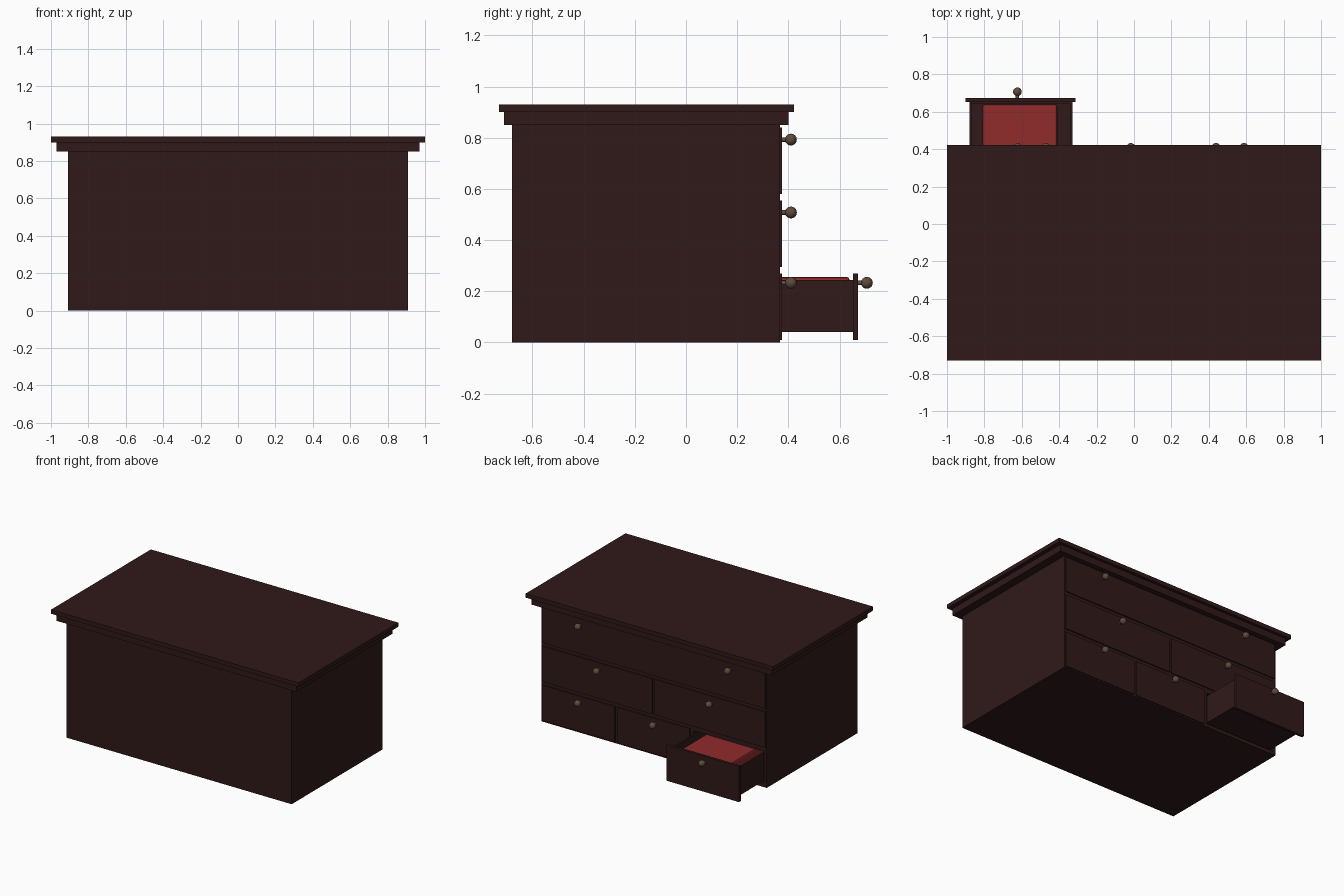
import bpy
import math

if "Cube" in bpy.data.objects:
    bpy.data.objects.remove(bpy.data.objects["Cube"])


def material(name, rgb):
    m = bpy.data.materials.new(name)
    m.diffuse_color = (*rgb, 1)
    m.use_nodes = True
    m.node_tree.nodes["Principled BSDF"].inputs["Base Color"].default_value = m.diffuse_color
    return m


WOOD = material("dark_wood", (0.030, 0.010, 0.010))
RED = material("red_cloth", (0.28, 0.024, 0.024))
BRASS = material("aged_brass", (0.115, 0.072, 0.045))


def box(name, x, y, z, mat=WOOD, bevel=0):
    bpy.ops.mesh.primitive_cube_add(
        size=1, location=[(a + b) / 2 for a, b in (x, y, z)])
    ob = bpy.context.object
    ob.name = name
    ob.scale = [b - a for a, b in (x, y, z)]
    bpy.ops.object.transform_apply(location=False, rotation=False, scale=True)
    ob.data.materials.append(mat)
    if bevel:
        mod = ob.modifiers.new("soft_edge", 'BEVEL')
        mod.width, mod.segments = bevel, 2
    return ob


def cut(ob, cutter):
    mod = ob.modifiers.new("cut", 'BOOLEAN')
    mod.object, mod.operation, mod.solver = cutter, 'DIFFERENCE', 'EXACT'
    cutter.hide_render = True
    cutter.hide_set(True)


def knob(x, z, y):
    # ball on a short stem, standing out from a drawer front at depth y
    bpy.ops.mesh.primitive_uv_sphere_add(
        segments=20, ring_count=12, radius=0.023, location=(x, y + 0.034, z))
    ball = bpy.context.object
    ball.name = "knob"
    bpy.ops.mesh.primitive_cylinder_add(
        vertices=16, radius=0.009, depth=0.03, location=(x, y + 0.01, z),
        rotation=(math.pi / 2, 0, 0))
    stem = bpy.context.object
    stem.name = "knob_stem"
    for ob in (ball, stem):
        ob.data.materials.append(BRASS)
        bpy.context.view_layer.objects.active = ob
        bpy.ops.object.select_all(action='DESELECT')
        ob.select_set(True)
        bpy.ops.object.shade_smooth_by_angle()


# Carcass with the bay behind the open drawer, and stepped top
body = box("body", (-0.91, 0.91), (-0.68, 0.368), (0, 0.85))
cut(body, box("bay_cutter", (-0.89, -0.32), (-0.62, 0.5), (0.025, 0.26)))
box("cornice", (-0.97, 0.97), (-0.712, 0.401), (0.85, 0.90))
box("top_board", (-1, 1), (-0.73, 0.422), (0.90, 0.93))

# Rows of drawer fronts: bottom z, number of drawers, knob offsets per drawer
FRONT = 0.376
PULL = 0.297
for row, (z0, count, offsets) in enumerate(
        [(0.58, 1, (-0.605, 0.605)), (0.295, 2, (0,)), (0.01, 3, (0,))]):
    pitch = 1.82 / count
    for i in range(count):
        cx = -0.91 + pitch * (i + 0.5)
        half = pitch / 2 - 0.01
        is_open = row == 2 and i == 0
        y = FRONT + (PULL if is_open else 0)
        back = y - 0.02 if is_open else 0.36
        box("open_drawer_front" if is_open else "drawer_front",
            (cx - half, cx + half), (back, y), (z0, z0 + 0.26))
        for off in offsets:
            knob(cx + off - 0.017, z0 + 0.2 + 0.023, y) if row == 2 else \
                knob(cx + off - 0.017, z0 + 0.213, y)

# Open drawer tray and its red contents
tray = box("drawer_tray", (-0.88, -0.33), (-0.25, 0.655), (0.04, 0.245))
cut(tray, box("tray_cutter", (-0.868, -0.342), (-0.238, 0.643), (0.052, 0.4)))
box("red_cloth_block", (-0.81, -0.41), (-0.2, 0.64), (0.052, 0.256), RED, 0.012)
